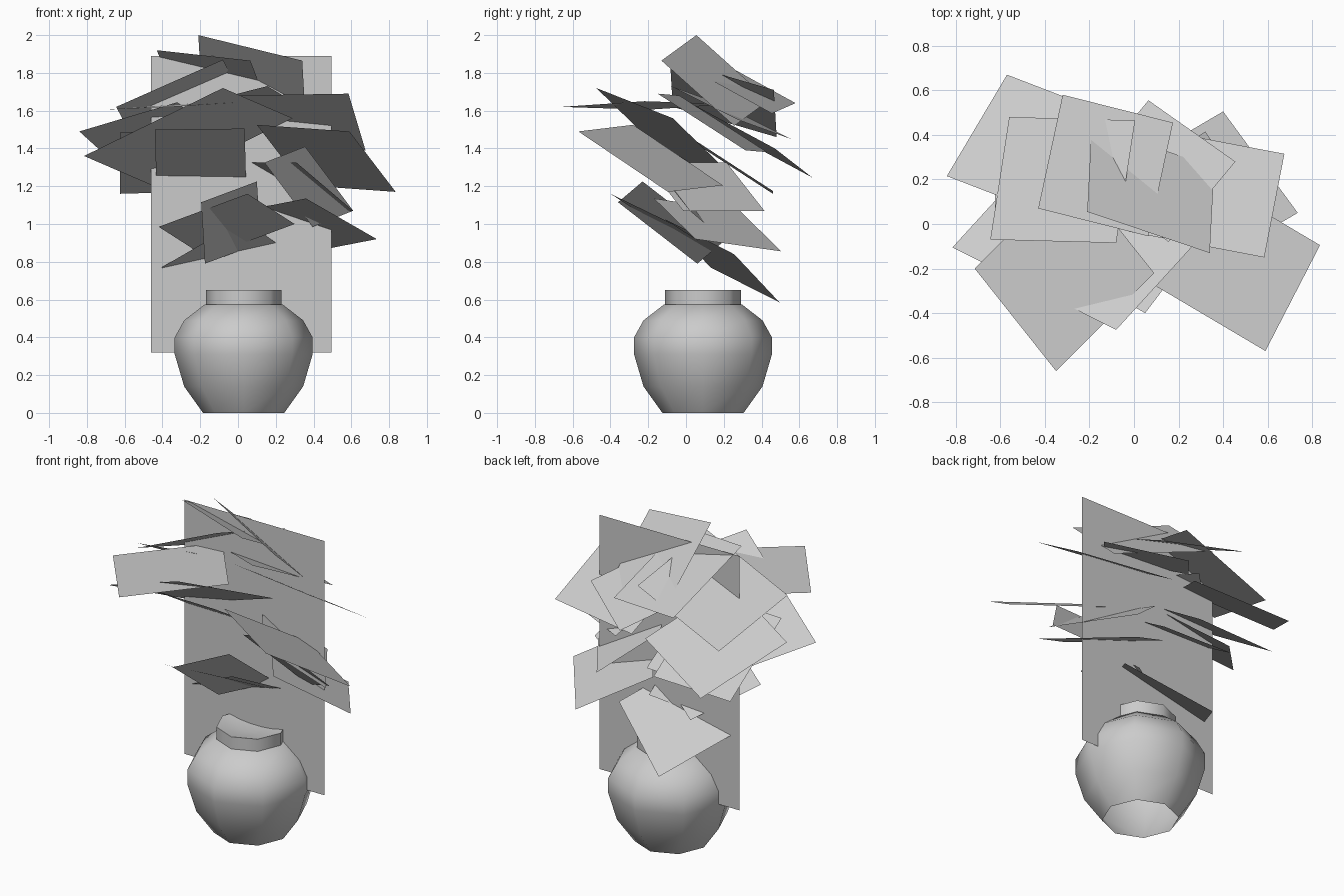
import bpy
import bmesh
import math
from mathutils import Vector

cube = bpy.data.objects.get("Cube")
if cube:
    bpy.data.objects.remove(cube, do_unlink=True)

# One plain grey for everything
grey = bpy.data.materials.new("light_grey")
grey.use_nodes = True
colour = (.6, .6, .6, 1)
grey.diffuse_color = colour
grey.node_tree.nodes["Principled BSDF"].inputs["Base Color"].default_value = colour


def finish(bm, name):
    """Turn a bmesh into a named object with the grey material."""
    mesh = bpy.data.meshes.new(name)
    bm.to_mesh(mesh)
    bm.free()
    mesh.materials.append(grey)
    obj = bpy.data.objects.new(name, mesh)
    bpy.context.collection.objects.link(obj)
    return obj


def sheet(name, corner, side_a, side_b):
    """Flat parallelogram from one corner and its two neighbours."""
    corner, side_a, side_b = Vector(corner), Vector(side_a), Vector(side_b)
    bm = bmesh.new()
    points = [corner, side_a, side_a + side_b - corner, side_b]
    face = bm.faces.new([bm.verts.new(point) for point in points])
    face.normal_update()
    # Upper side is the front of every sheet
    if face.normal.z < 0:
        face.normal_flip()
    return finish(bm, name)


def lathe(name, profile, centre, sides):
    """Revolve a radius and height profile, open below and capped above."""
    bm = bmesh.new()
    rings = []
    for radius, height in profile:
        ring = []
        for step in range(sides):
            angle = math.tau * step / sides
            ring.append(bm.verts.new((centre[0] + radius * math.cos(angle),
                                      centre[1] + radius * math.sin(angle),
                                      height)))
        rings.append(ring)
    for lower, upper in zip(rings, rings[1:]):
        for i in range(sides):
            j = (i + 1) % sides
            bm.faces.new((lower[i], lower[j], upper[j], upper[i]))
    bm.faces.new(rings[-1])
    return finish(bm, name)


# Round pot with a short neck and a shallow dished top
pot = lathe("pot",
            [(.215, 0), (.315, .14), (.365, .31), (.365, .4), (.315, .49),
             (.205, .575), (.2, .575), (.2, .65), (.13, .635), (.06, .628)],
            (.03, .09), 8)
bpy.ops.object.select_all(action="DESELECT")
pot.select_set(True)
bpy.context.view_layer.objects.active = pot
bpy.ops.object.shade_smooth_by_angle(angle=math.radians(50))

# Upright stem sheet
sheet("stem_panel", (-.46, .135, .32), (.495, .135, .32), (-.46, .135, 1.89))

# Leaves of the crown
crown = [
    ((-.21, .055, 2), (.34, -.13, 1.865), (-.19, .44, 1.655)),
    ((-.43, .07, 1.92), (.065, -.055, 1.865), (-.32, .58, 1.64)),
    ((-.84, .215, 1.49), (-.57, .67, 1.245), (-.32, .015, 1.645)),
    ((-.645, -.07, 1.62), (-.08, -.085, 1.87), (-.56, .48, 1.46)),
    ((.585, -.15, 1.69), (.675, .315, 1.39), (-.02, -.035, 1.68)),
    ((.59, -.57, 1.49), (.835, -.095, 1.17), (.1, -.28, 1.525)),
    ((-.35, -.66, 1.62), (-.715, -.2, 1.605), (.09, -.22, 1.65)),
    ((-.08, -.475, 1.72), (.29, -.07, 1.56), (-.815, -.105, 1.36)),
    ((.455, .28, 1.55), (.065, .555, 1.45), (.155, -.08, 1.73)),
]

# Leaves hanging below the crown
lower = [
    ((-.625, -.04, 1.485), (-.625, .46, 1.16), (-.1, -.04, 1.5)),
    ((-.44, -.26, 1.5), (.035, -.28, 1.505), (-.43, .34, 1.13)),
    ((.735, .05, .92), (.4, .505, .855), (.36, -.17, 1.135)),
    ((-.16, .495, .585), (.28, .255, .84), (-.405, .13, .77)),
    ((-.195, -.36, 1.115), (.1, -.23, 1.225), (-.175, .06, .79)),
    ((.05, -.4, 1.16), (-.42, -.13, .985), (.3, -.07, 1)),
    ((.355, -.25, 1.41), (.14, -.15, 1.325), (.61, .02, 1.07)),
    ((.31, -.215, 1.325), (.02, .215, 1.325), (.61, -.015, 1.07)),
]

for group, leaves in (("crown_leaf", crown), ("lower_leaf", lower)):
    for number, corners in enumerate(leaves, 1):
        sheet(f"{group}_{number}", *corners)
